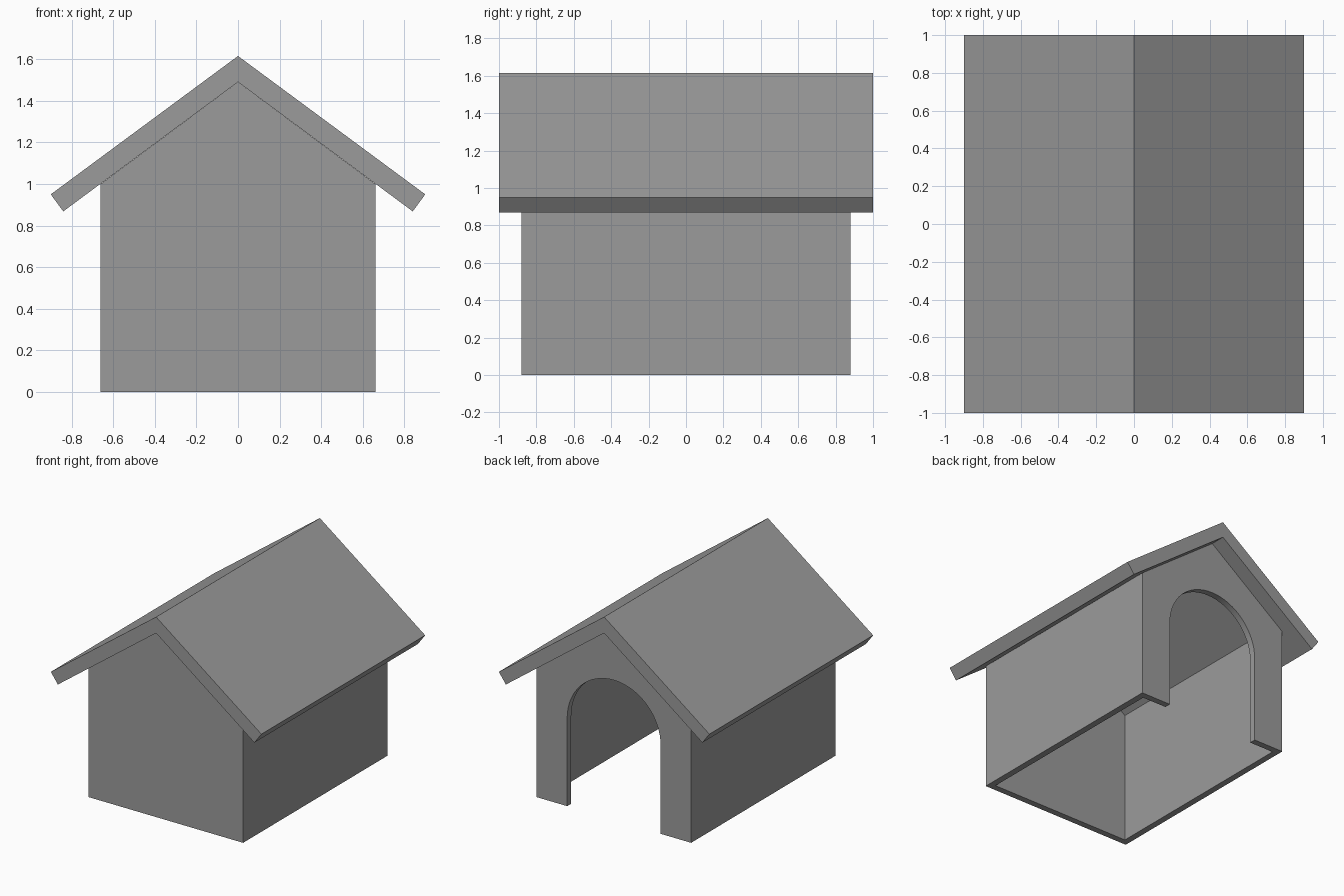
import bpy, bmesh, math

if "Cube" in bpy.data.objects:
    bpy.data.objects.remove(bpy.data.objects["Cube"])

WALL_X, WALL_Y, THICK = 0.66, 0.88, 0.05   # half width, half depth, wall thickness
EAVE, PEAK = 1.0, 1.49                     # wall height at the sides and at the gable
DOOR_R, DOOR_SPRING = 0.40, 0.68           # arch radius and height where it starts

grey = bpy.data.materials.new("plain_grey")
grey.diffuse_color = (0.33, 0.33, 0.33, 1)
grey.use_nodes = True
grey.node_tree.nodes["Principled BSDF"].inputs["Base Color"].default_value = grey.diffuse_color


def prism(name, profile, y0, y1):
    """Extrude an x-z profile along y."""
    bm = bmesh.new()
    face = bm.faces.new([bm.verts.new((x, y0, z)) for x, z in profile])
    ext = bmesh.ops.extrude_face_region(bm, geom=[face])["geom"]
    verts = [v for v in ext if isinstance(v, bmesh.types.BMVert)]
    bmesh.ops.translate(bm, verts=verts, vec=(0, y1 - y0, 0))
    bmesh.ops.recalc_face_normals(bm, faces=bm.faces)
    mesh = bpy.data.meshes.new(name)
    bm.to_mesh(mesh)
    bm.free()
    mesh.materials.append(grey)
    obj = bpy.data.objects.new(name, mesh)
    bpy.context.collection.objects.link(obj)
    return obj


def cut(target, cutter):
    mod = target.modifiers.new(cutter.name, 'BOOLEAN')
    mod.operation, mod.solver, mod.object = 'DIFFERENCE', 'EXACT', cutter
    bpy.context.view_layer.objects.active = target
    bpy.ops.object.modifier_apply(modifier=mod.name)
    bpy.data.objects.remove(cutter)


# Gabled walls, hollow and open at the floor
walls = prism("walls", [(-WALL_X, 0), (WALL_X, 0), (WALL_X, EAVE),
                        (0, PEAK), (-WALL_X, EAVE)], -WALL_Y, WALL_Y)
ix, iy = WALL_X - THICK, WALL_Y - THICK
cut(walls, prism("inside_cutter", [(-ix, -0.1), (ix, -0.1), (ix, 2), (-ix, 2)], -iy, iy))

# Arched doorway through the back wall
arch = [(DOOR_R * math.cos(math.pi * i / 32), DOOR_SPRING + DOOR_R * math.sin(math.pi * i / 32))
        for i in range(33)]
cut(walls, prism("door_cutter", [(-DOOR_R, -0.1), (DOOR_R, -0.1)] + arch, 0.7, 1.0))

# Pitched roof slab overhanging all sides
prism("roof", [(0, 1.615), (0.9, 0.95), (0.84, 0.868), (0, PEAK),
               (-0.84, 0.868), (-0.9, 0.95)], -1, 1)

# Smooth arch, crisp corners
bpy.ops.object.select_all(action='DESELECT')
walls.select_set(True)
bpy.context.view_layer.objects.active = walls
bpy.ops.object.shade_smooth_by_angle(angle=math.radians(30))
